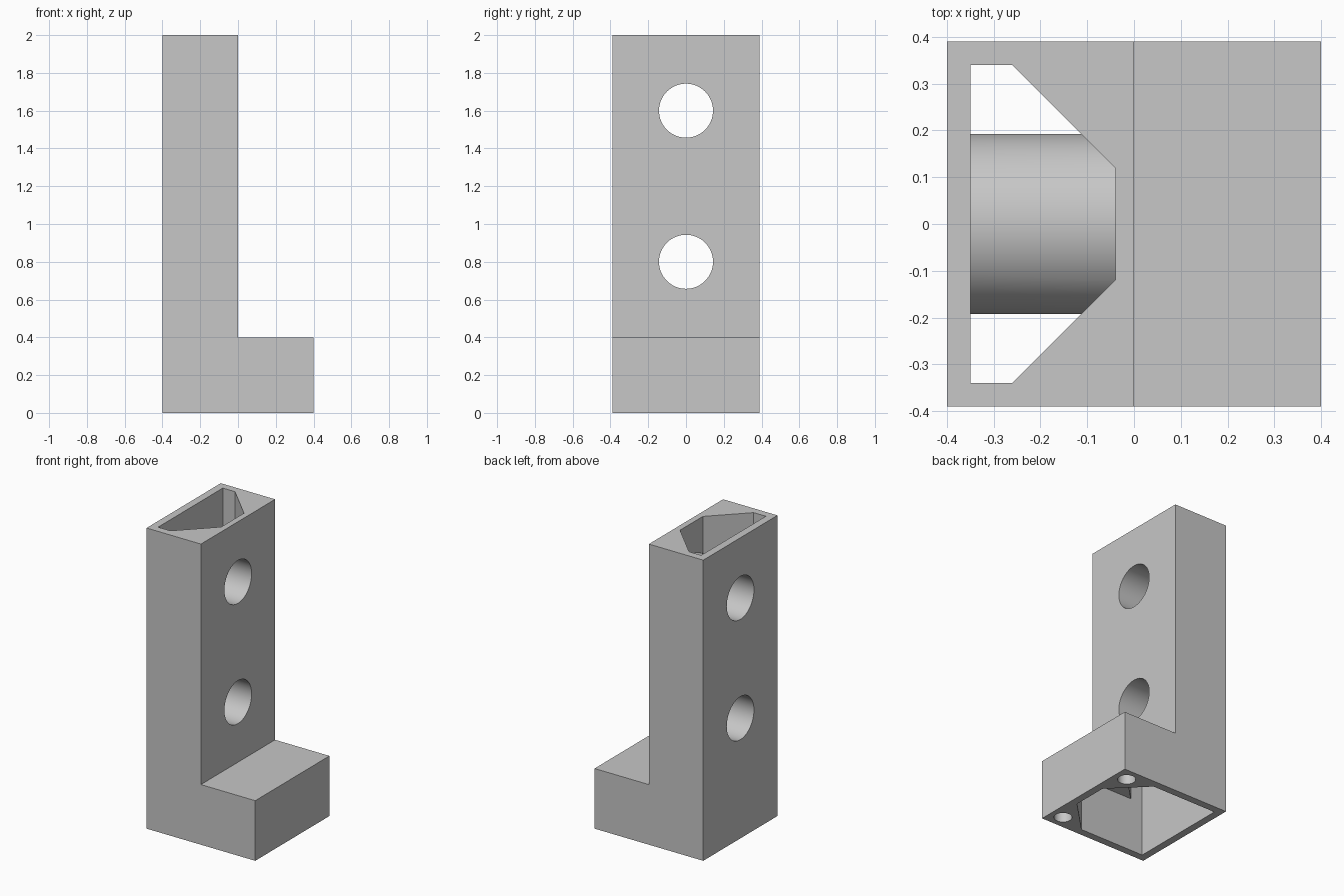
import bpy
import bmesh
import math
from mathutils import Matrix, Vector

cube = bpy.data.objects.get("Cube")
if cube:
    bpy.data.objects.remove(cube, do_unlink=True)

grey = bpy.data.materials.new("light grey")
grey.use_nodes = True
colour = (0.57, 0.57, 0.57, 1)
grey.diffuse_color = colour
grey.node_tree.nodes["Principled BSDF"].inputs["Base Color"].default_value = colour

WALL = 0.05
HALF_X, HALF_Y = 0.4, 0.39
FOOT_TOP, HEIGHT = 0.4, 2.0
ROOF = 0.04


def finish(bm, name):
    bmesh.ops.recalc_face_normals(bm, faces=bm.faces)
    mesh = bpy.data.meshes.new(name)
    bm.to_mesh(mesh)
    bm.free()
    mesh.materials.append(grey)
    obj = bpy.data.objects.new(name, mesh)
    bpy.context.collection.objects.link(obj)
    return obj


def prism(name, outline, offset):
    """Extrude a closed outline along an offset."""
    bm = bmesh.new()
    face = bm.faces.new([bm.verts.new(p) for p in outline])
    new = bmesh.ops.extrude_face_region(bm, geom=[face])["geom"]
    verts = [v for v in new if isinstance(v, bmesh.types.BMVert)]
    bmesh.ops.translate(bm, verts=verts, vec=Vector(offset))
    return finish(bm, name)


def cylinder(name, radius, length, centre, along_x=False):
    bm = bmesh.new()
    turn = Matrix.Rotation(math.pi / 2, 4, "Y") if along_x else Matrix()
    bmesh.ops.create_cone(bm, cap_ends=True, segments=64, radius1=radius,
                          radius2=radius, depth=length,
                          matrix=Matrix.Translation(centre) @ turn)
    return finish(bm, name)


def cut(target, cutter):
    """Subtract the cutter, bake the result and discard the cutter."""
    mod = target.modifiers.new("cut", "BOOLEAN")
    mod.operation = "DIFFERENCE"
    mod.solver = "EXACT"
    mod.object = cutter
    cutter.hide_render = True
    bpy.context.view_layer.update()
    graph = bpy.context.evaluated_depsgraph_get()
    mesh = bpy.data.meshes.new_from_object(target.evaluated_get(graph))
    target.modifiers.clear()
    target.data = mesh
    bpy.data.objects.remove(cutter, do_unlink=True)


def cavity(name, front, bottom, top):
    """Pocket with two chamfered corners on its +x side."""
    back, side, chamfer = WALL - HALF_X, HALF_Y - WALL, 0.22
    half = [(back, side), (front - chamfer, side), (front, side - chamfer)]
    outline = half + [(x, -y) for x, y in reversed(half)]
    return prism(name, [(x, y, bottom) for x, y in outline], (0, 0, top - bottom))


# L-shaped outer body
profile = [(-HALF_X, 0), (HALF_X, 0), (HALF_X, FOOT_TOP),
           (0, FOOT_TOP), (0, HEIGHT), (-HALF_X, HEIGHT)]
body = prism("bracket_body", [(x, -HALF_Y, z) for x, z in profile],
             (0, 2 * HALF_Y, 0))

# Hollow upright, with sleeves left solid around the cross holes
upright = cavity("upright_cavity", -ROOF, 0.2, HEIGHT + 0.1)
hole_heights = (0.8, 1.6)
for z in hole_heights:
    cut(upright, cylinder("sleeve", 0.193, 0.8, (-0.2, 0, z), True))
cut(body, upright)

# Hollow foot, open underneath
cut(body, cavity("foot_cavity", HALF_X - WALL, -0.1, FOOT_TOP - ROOF))

# Cross holes through the sleeves
for z in hole_heights:
    cut(body, cylinder("cross_hole", 0.143, 0.8, (-0.2, 0, z), True))

# Blind screw holes in the solid corners of the foot
for side in (-1, 1):
    cut(body, cylinder("screw_hole", 0.055, 0.6, (0.31, 0.3 * side, 0)))

# Smooth bores with crisp edges
bpy.ops.object.select_all(action="DESELECT")
body.select_set(True)
bpy.context.view_layer.objects.active = body
bpy.ops.object.shade_smooth_by_angle(angle=math.radians(30))
